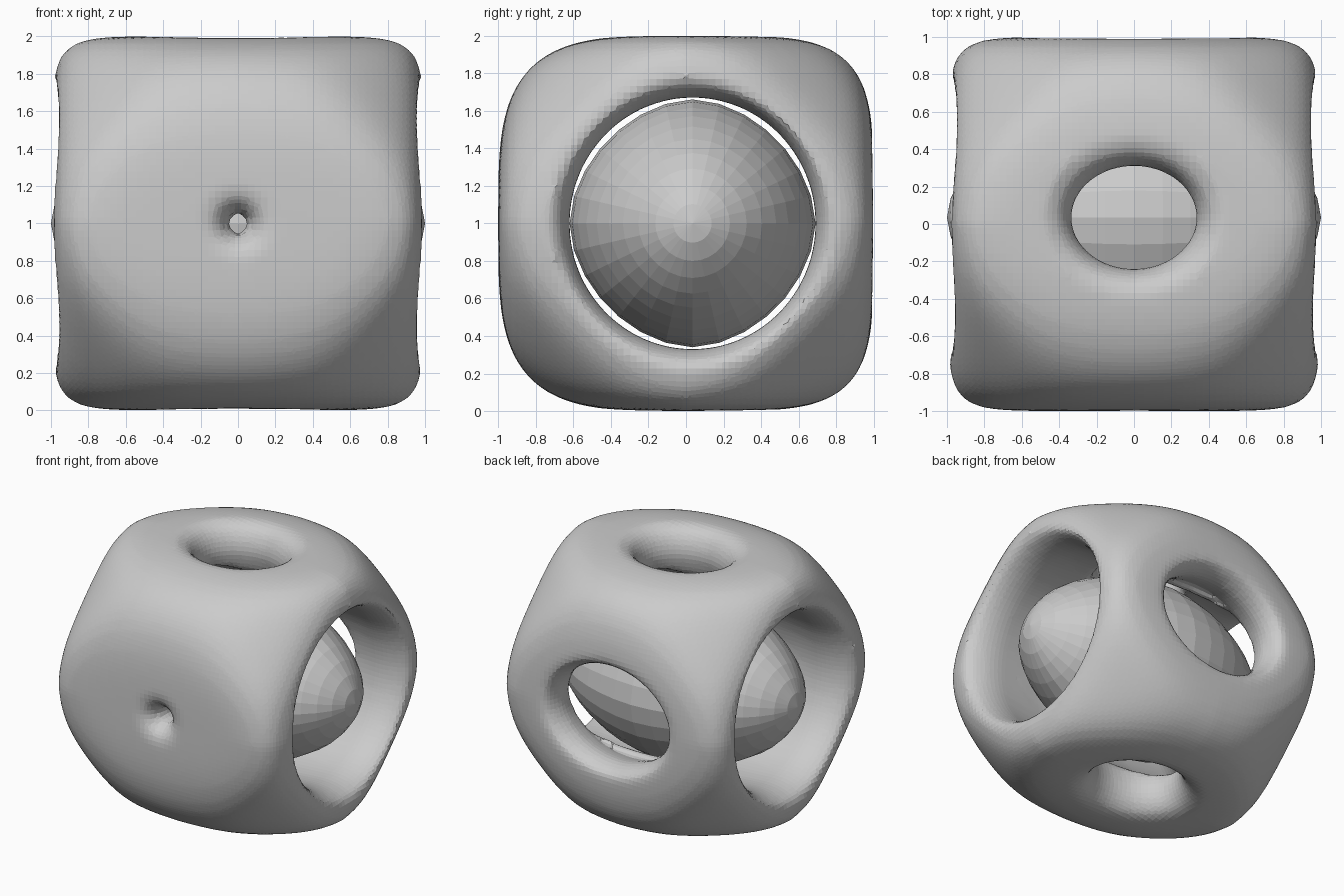
import bpy, bmesh, math
from mathutils import Vector

if "Cube" in bpy.data.objects:
    bpy.data.objects.remove(bpy.data.objects["Cube"], do_unlink=True)

X, Y, Z = Vector((1, 0, 0)), Vector((0, 1, 0)), Vector((0, 0, 1))
CENTRE = Vector((0, 0.035, 1))

grey = bpy.data.materials.new("plain_grey")
grey.use_nodes = True
grey.diffuse_color = (0.6, 0.6, 0.6, 1)
grey.node_tree.nodes["Principled BSDF"].inputs["Base Color"].default_value = (0.6, 0.6, 0.6, 1)


def add_object(name, bm):
    """Turn a bmesh into a linked object."""
    bmesh.ops.recalc_face_normals(bm, faces=bm.faces)
    mesh = bpy.data.meshes.new(name)
    bm.to_mesh(mesh)
    bm.free()
    mesh.materials.append(grey)
    obj = bpy.data.objects.new(name, mesh)
    bpy.context.collection.objects.link(obj)
    return obj


def flare(waist, depth, spread, steps=5):
    """Quarter-arc opening outwards from a waist: (distance, added radius)."""
    angles = [math.pi / 2 * i / steps for i in range(steps + 1)]
    arc = [(waist + depth * math.sin(a), spread * (1 - math.cos(a))) for a in angles]
    return arc + [(waist + depth + 0.15, spread)]


def trumpet(name, profile, axis, u, v, ru, rv, sides):
    """Elliptical turned solid along an axis, used for cutting."""
    bm = bmesh.new()
    rings = []
    for d, extra in profile:
        ring = []
        for i in range(sides):
            a = math.tau * i / sides
            ring.append(bm.verts.new(CENTRE + axis * d + u * (ru + extra) * math.cos(a)
                                     + v * (rv + extra) * math.sin(a)))
        rings.append(ring)
    for low, high in zip(rings, rings[1:]):
        for i in range(sides):
            j = (i + 1) % sides
            bm.faces.new((low[i], low[j], high[j], high[i]))
    bm.faces.new(rings[0][::-1])
    bm.faces.new(rings[-1])
    obj = add_object(name, bm)
    obj.hide_render = True
    return obj


def shell_size(co):
    """Soft box, rounder at the front, with its eight corners cut off softly."""
    x, y, z = (abs(c) for c in co)
    p = 3.7 if co.y < 0 else 4.7
    box = ((y ** p + z ** p) ** (10 / p) + (x / 0.995) ** 10) ** (1 / 10)
    corners = (x + y + z) / 2.16
    return (box ** 14 + corners ** 14) ** (1 / 14)


# Outer shell: a gridded cube pulled onto the soft shape
bm = bmesh.new()
bmesh.ops.create_cube(bm, size=2)
bmesh.ops.subdivide_edges(bm, edges=bm.edges[:], cuts=31, use_grid_fill=True)
for vert in bm.verts:
    vert.co = vert.co / shell_size(vert.co) + Z
shell = add_object("outer_shell", bm)

# Cavity running from side to side, with flared rims
half = [(0.35, 0.025)] + flare(0.74, 0.25, 0.13)
cavity = [(-d, e) for d, e in reversed(half)] + [(0, 0.03)] + half
cutters = [trumpet("cavity_cutter", cavity, X, Y, Z, 0.655, 0.67, 40)]

# Round openings in the top, bottom, back and front, widening again inside
openings = [
    ("top", Z, X, Y, 0.335, 0.275, 0.78, 0.21, 0.14, 24),
    ("bottom", -Z, X, Y, 0.335, 0.275, 0.78, 0.21, 0.14, 24),
    ("back", Y, X, Z, 0.49, 0.38, 0.79, 0.18, 0.11, 28),
    ("front", -Y, X, Z, 0.055, 0.055, 0.83, 0.2, 0.13, 12),
]
for name, axis, u, v, ru, rv, waist, depth, spread, sides in openings:
    profile = [(waist - 0.2, 0.09), (waist - 0.12, 0.03)] + flare(waist, depth, spread)
    cutters.append(trumpet(name + "_opening_cutter", profile, axis, u, v, ru, rv, sides))

# Cut the shell, soften its lips and bake the result
for cutter in cutters:
    mod = shell.modifiers.new(cutter.name, "BOOLEAN")
    mod.operation = "DIFFERENCE"
    mod.solver = "EXACT"
    mod.object = cutter
remesh = shell.modifiers.new("even_faces", "REMESH")
remesh.mode = "VOXEL"
remesh.voxel_size = 0.035
soften = shell.modifiers.new("soft_lips", "SMOOTH")
soften.factor = 0.5
soften.iterations = 4
bpy.context.view_layer.update()
graph = bpy.context.evaluated_depsgraph_get()
cut_mesh = bpy.data.meshes.new_from_object(shell.evaluated_get(graph))
shell.modifiers.clear()
shell.data = cut_mesh
for cutter in cutters:
    bpy.data.objects.remove(cutter, do_unlink=True)

# Inner core: a long, slightly pointed ball reaching out through both sides
bm = bmesh.new()
bmesh.ops.create_uvsphere(bm, u_segments=28, v_segments=20, radius=1)
for vert in bm.verts:
    size = sum(abs(c) ** 1.8 for c in vert.co) ** (1 / 1.8)
    a, b, c = vert.co / size
    vert.co = CENTRE + Vector((c, a * 0.655, b * 0.66))
add_object("inner_core", bm)
